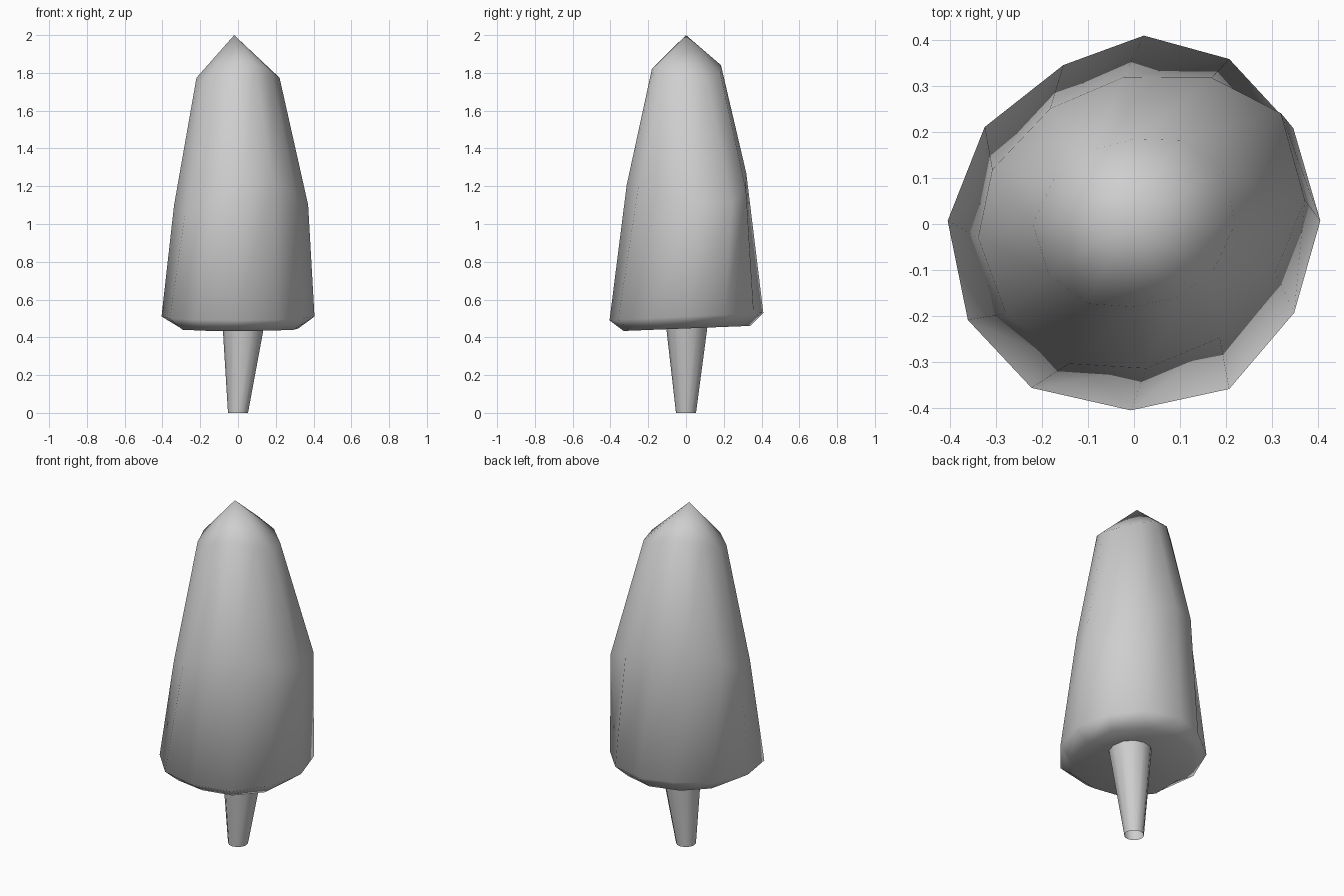
import bpy
import bmesh
from math import cos, sin, radians

cube = bpy.data.objects.get("Cube")
if cube:
    bpy.data.objects.remove(cube, do_unlink=True)

SIDES = 12
SADDLE_AXIS = radians(25)

grey = bpy.data.materials.new("plain grey")
grey.use_nodes = True
grey.diffuse_color = (0.62, 0.62, 0.62, 1)
grey.node_tree.nodes["Principled BSDF"].inputs["Base Color"].default_value = (0.62, 0.62, 0.62, 1)


def ring(bm, radii, z, centre=(0, 0), turns=(0,) * SIDES, wave=0, tilt=0):
    """Closed loop of vertices; turns shifts each one around the axis in degrees,
    wave bends the loop like a saddle, tilt lifts its back."""
    verts = []
    for i, (r, turn) in enumerate(zip(radii, turns)):
        a = radians(360 * i / SIDES + turn)
        x, y = r * cos(a), r * sin(a)
        height = z - wave * cos(2 * (a - SADDLE_AXIS)) + tilt * y
        verts.append(bm.verts.new((centre[0] + x, centre[1] + y, height)))
    return verts


def bridge(bm, low, high):
    for i in range(SIDES):
        j = (i + 1) % SIDES
        bm.faces.new((low[i], low[j], high[j], high[i]))


def fan(bm, loop, tip):
    for i in range(SIDES):
        bm.faces.new((loop[i], loop[(i + 1) % SIDES], tip))


def finish(bm, name):
    bmesh.ops.recalc_face_normals(bm, faces=bm.faces)
    for face in bm.faces:
        face.smooth = True
    mesh = bpy.data.meshes.new(name)
    bm.to_mesh(mesh)
    bm.free()
    mesh.materials.append(grey)
    obj = bpy.data.objects.new(name, mesh)
    bpy.context.collection.objects.link(obj)


# Foliage: a lopsided crown with a hollowed underside and a pointed tip
bm = bmesh.new()
under = ring(bm, [.32, .34, .34, .34, .33, .32, .30, .34, .35, .33, .34, .34],
             0.447, tilt=0.04)
skirt = ring(bm, [.405, .404, .414, .41, .378, .387, .405, .417, .42, .405, .414, .398],
             0.51, turns=[1, 1, 0, -3, -6, -3, -1, 0, -2, -1, 0, 1], tilt=0.05)
waist = ring(bm, [.375, .40, .36, .32, .31, .33, .34, .34, .335, .315, .31, .325],
             1.17, turns=[8, 7, 2, 4, 6, 9, 5, 5, 5, 5, 7, 11], wave=0.09, tilt=0.1)
shoulder = ring(bm, [.22, .225, .21, .185, .185, .20, .22, .215, .20, .18, .185, .20],
                1.803, wave=0.045, tilt=0.05)
for low, high in ((under, skirt), (skirt, waist), (waist, shoulder)):
    bridge(bm, low, high)
fan(bm, shoulder, bm.verts.new((-0.02, 0, 2.0)))
fan(bm, under, bm.verts.new((0.02, 0, 0.53)))
finish(bm, "foliage")

# Trunk: an open tube that leans slightly and narrows to the ground
bm = bmesh.new()
foot = ring(bm, [0.053] * SIDES, 0)
top = ring(bm, [0.121] * SIDES, 0.55, centre=(0.034, 0.005))
bridge(bm, foot, top)
finish(bm, "trunk")
